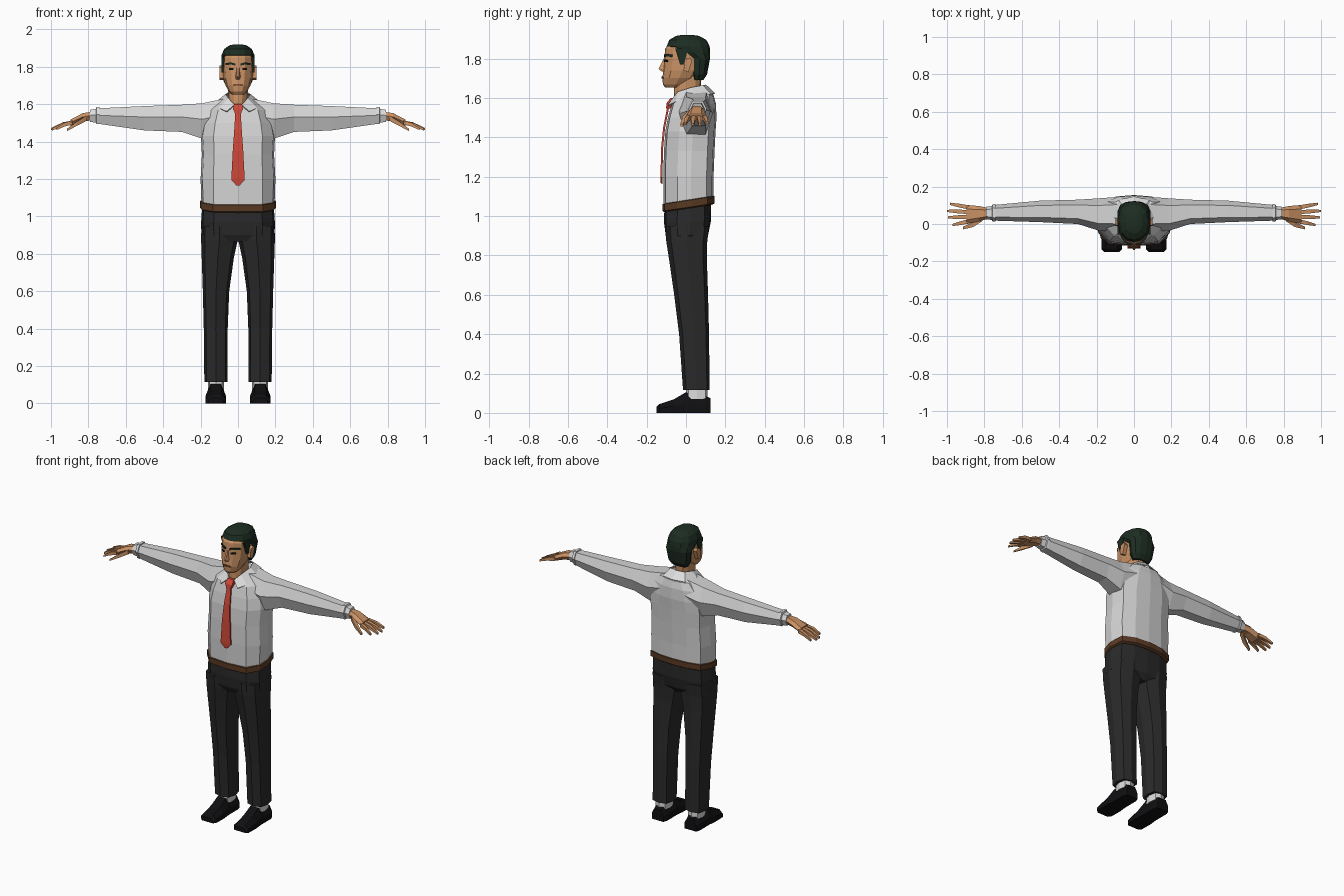
import bpy, bmesh
from mathutils import Vector


def mat(name, r, g, b):
    m = bpy.data.materials.new(name)
    m.diffuse_color = (r, g, b, 1)
    return m


SHIRT = mat("shirt_grey", .66, .66, .66)
WHITE = mat("collar_white", .72, .72, .72)
SKIN = mat("skin_tan", .60, .29, .13)
HAIR = mat("hair_dark_green", .012, .026, .016)
CLOTH = mat("trouser_charcoal", .023, .023, .024)
SHOE = mat("shoe_black", .005, .005, .006)
TIE = mat("tie_red", .62, .065, .04)
BELT = mat("waistband_brown", .10, .042, .017)
LIP = mat("lip_brown", .20, .07, .035)

# Half outlines: sideways fraction, front-to-back fraction
BODY = [(0, 0), (.66, .04), (.95, .28), (1, .55), (.9, .86), (.5, .97), (0, 1)]
ROUND = [(0, 0), (.45, .04), (.85, .2), (1, .5), (.85, .8), (.5, .96), (0, 1)]
LEG = [(0, 0), (.8, .12), (1, .5), (.8, .9), (0, 1)]


def loft(name, rings, material, caps=True, closed=True):
    """Skin a list of equal-length point rings."""
    bm = bmesh.new()
    rows = [[bm.verts.new(p) for p in r] for r in rings]
    n = len(rows[0])
    for a, b in zip(rows, rows[1:]):
        for i in range(n if closed else n - 1):
            j = (i + 1) % n
            bm.faces.new((a[i], a[j], b[j], b[i]))
    if caps:
        bm.faces.new(rows[0])
        bm.faces.new(rows[-1])
    bmesh.ops.recalc_face_normals(bm, faces=bm.faces)
    me = bpy.data.meshes.new(name)
    bm.to_mesh(me)
    bm.free()
    me.materials.append(material)
    ob = bpy.data.objects.new(name, me)
    bpy.context.collection.objects.link(ob)
    return ob


def level(z, w, yf, yb, shape=BODY, cx=0, tilt=0):
    """Horizontal ring from a mirrored half outline."""
    full = shape + [(-u, v) for u, v in shape[-2:0:-1]]
    return [(cx + u * w, yf + v * (yb - yf), z + tilt * v) for u, v in full]


def arm_ring(s, x, y0, y1, z0, z1):
    """Hexagonal ring across the arm."""
    h, m = z1 - z0, (y0 + y1) / 2
    d = (y1 - y0) * .28
    return [(s * x, y0, z0 + h * .55), (s * x, m - d, z1), (s * x, m + d, z1),
            (s * x, y1, z0 + h * .55), (s * x, m + d, z0), (s * x, m - d, z0)]


def box_ring(s, p, hy, hz):
    x, y, z = p
    return [(s * x, y + a * hy, z + b * hz) for a, b in ((-1, -1), (1, -1), (1, 1), (-1, 1))]


# Shirt body and waistband
loft("shirt_body", [level(1.055, .196, -.113, .14, tilt=.04),
                    level(1.20, .2, -.115, .14), level(1.33, .193, -.112, .145),
                    level(1.43, .198, -.105, .15), level(1.50, .185, -.092, .155),
                    level(1.57, .16, -.072, .152), level(1.615, .115, -.03, .14),
                    level(1.635, .07, -.01, .11)], SHIRT)
loft("waistband", [level(1.018, .19, -.108, .135, tilt=.04),
                   level(1.025, .203, -.119, .146, tilt=.04),
                   level(1.06, .203, -.119, .146, tilt=.04),
                   level(1.065, .19, -.11, .135, tilt=.04)], BELT)

# Trousers
loft("trouser_hips", [level(.865, .17, -.085, .085), level(.90, .196, -.103, .112),
                      level(.97, .197, -.112, .126),
                      level(1.03, .192, -.11, .128, tilt=.03)], CLOTH)
leg_rows = [(.115, .055, .18, -.015, .12), (.4, .055, .183, -.035, .117),
            (.6, .047, .188, -.06, .112), (.78, .022, .194, -.086, .106),
            (.87, .002, .197, -.1, .108), (.95, .002, .196, -.108, .118)]
for side, s in (("left", 1), ("right", -1)):
    loft(side + "_trouser_leg", [level(z, (b - a) / 2, yf, yb, LEG, s * (a + b) / 2)
                                 for z, a, b, yf, yb in leg_rows], CLOTH)
    # Sock and shoe
    loft(side + "_sock", [level(.07, .042, .0, .11, LEG, s * .118),
                          level(.14, .042, .0, .11, LEG, s * .118)], WHITE)
    shoe = []
    for y, hw, top in ((-.15, .04, .03), (-.135, .054, .045), (-.06, .056, .07),
                       (.0, .05, .105), (.03, .05, .085), (.1, .05, .085), (.125, .042, .075)):
        shoe.append([(s * .119 + u * hw, y, v * top) for u, v in
                     ((-1, 0), (1, 0), (1, .5), (.55, 1), (-.55, 1), (-1, .5))])
    loft(side + "_shoe", shoe, SHOE)

    # Sleeve and cuff
    loft(side + "_sleeve", [arm_ring(s, *r) for r in (
        (.08, -.04, .145, 1.44, 1.628), (.19, -.035, .137, 1.415, 1.605),
        (.3, .0, .13, 1.452, 1.597), (.5, .01, .125, 1.46, 1.59),
        (.745, .018, .102, 1.495, 1.578))], SHIRT)
    loft(side + "_cuff", [arm_ring(s, *r) for r in (
        (.74, .012, .107, 1.493, 1.585), (.757, .014, .105, 1.495, 1.585),
        (.76, .022, .096, 1.502, 1.575), (.79, .024, .092, 1.505, 1.57))], WHITE)

    # Palm, fingers and thumb
    loft(side + "_palm", [arm_ring(s, *r) for r in (
        (.775, .03, .085, 1.515, 1.56), (.83, .014, .096, 1.507, 1.552),
        (.895, .0, .102, 1.483, 1.518))], SKIN)
    tips = [(.97, -.005, 1.468), (.995, .035, 1.465), (1.0, .07, 1.467), (.985, .108, 1.473)]
    for i, tip in enumerate(tips):
        root = Vector((.885, .014 + i * .025, 1.502))
        mid = root.lerp(Vector(tip), .5) + Vector((0, 0, .006))
        loft(f"{side}_finger_{i + 1}", [box_ring(s, root, .011, .011), box_ring(s, mid, .010, .010),
                                        box_ring(s, tip, .006, .006)], SKIN)
    loft(side + "_thumb", [box_ring(s, (.81, .03, 1.525), .014, .014),
                           box_ring(s, (.86, -.003, 1.497), .013, .012),
                           box_ring(s, (.915, -.022, 1.462), .007, .006)], SKIN)

    # Ear, sideburn, eyebrow and eye
    loft(side + "_ear", [[(s * x, y, z) for y, z in
                          ((-.012, 1.74), (.012, 1.73), (.032, 1.79), (.022, 1.806), (-.008, 1.795))]
                         for x in (.075, .099)], SKIN)
    loft(side + "_sideburn", [[(s * x, y, z) for y, z in
                               ((-.03, 1.77), (-.01, 1.77), (.01, 1.85), (-.055, 1.85))]
                              for x in (.07, .087)], HAIR)
    loft(side + "_eyebrow", [box_ring(s, p, .005, .0055) for p in (
        (.014, -.108, 1.812), (.037, -.103, 1.818), (.068, -.073, 1.814))], HAIR)
    loft(side + "_eye", [box_ring(s, p, .004, .0055) for p in (
        (.024, -.107, 1.788), (.036, -.104, 1.789), (.048, -.092, 1.788))], SHOE)

# Neck and head
loft("neck", [level(1.56, .05, -.062, .07, ROUND), level(1.62, .05, -.062, .072, ROUND),
              level(1.72, .055, -.06, .08, ROUND)], SKIN)
loft("head", [level(z, w, yf, yb, ROUND) for z, w, yf, yb in (
    (1.652, .032, -.105, -.03), (1.667, .048, -.117, .01), (1.70, .067, -.12, .05),
    (1.74, .078, -.115, .08), (1.80, .083, -.11, .10), (1.85, .082, -.106, .1),
    (1.89, .065, -.075, .08))], SKIN)
loft("nose", [[(-.005, y, z) if i == 0 else (.005, y, z) if i == 1 else (w * (1 if i == 2 else -1), -.1, z)
               for i in range(4)] for z, y, w in
              ((1.733, -.122, .016), (1.747, -.139, .018), (1.765, -.13, .013), (1.80, -.113, .008))], SKIN)
loft("mouth", [box_ring(1, p, .004, .0045) for p in
               ((-.026, -.116, 1.702), (0, -.121, 1.704), (.026, -.116, 1.702))], LIP)

# Hair cap, dropping behind the ears
loft("hair", [level(z, w, yf, yb, ROUND) for z, w, yf, yb in (
    (1.69, .058, .035, .088), (1.72, .076, .025, .107), (1.80, .087, .02, .122),
    (1.83, .088, -.05, .123), (1.862, .088, -.098, .12), (1.895, .074, -.085, .103),
    (1.915, .045, -.05, .065), (1.92, .02, -.02, .03))], HAIR)

# Folded collar, open at the front
top = [(.018, -.068, 1.595), (.05, -.04, 1.63), (.066, .03, 1.652), (.05, .085, 1.662), (0, .1, 1.665)]
low = [(.06, -.092, 1.56), (.1, -.052, 1.578), (.118, .04, 1.608), (.08, .125, 1.618), (0, .146, 1.622)]
both = [r + [(-x, y, z) for x, y, z in r[-2::-1]] for r in (top, low)]
collar = loft("collar", both, WHITE, caps=False, closed=False)
thick = collar.modifiers.new("thickness", 'SOLIDIFY')
thick.thickness = .006
thick.offset = 0

# Tie blade and knot
loft("tie", [[(-w, y, z), (w, y, z), (w, y + .01, z), (-w, y + .01, z)] for z, w, y in (
    (1.165, .008, -.128), (1.195, .036, -.130), (1.35, .028, -.126),
    (1.45, .021, -.116), (1.56, .014, -.094))], TIE)
loft("tie_knot", [[(-w, y, z), (w, y, z), (w, y + .03, z), (-w, y + .03, z)] for z, w, y in (
    (1.545, .014, -.102), (1.575, .026, -.098), (1.6, .022, -.078))], TIE)
